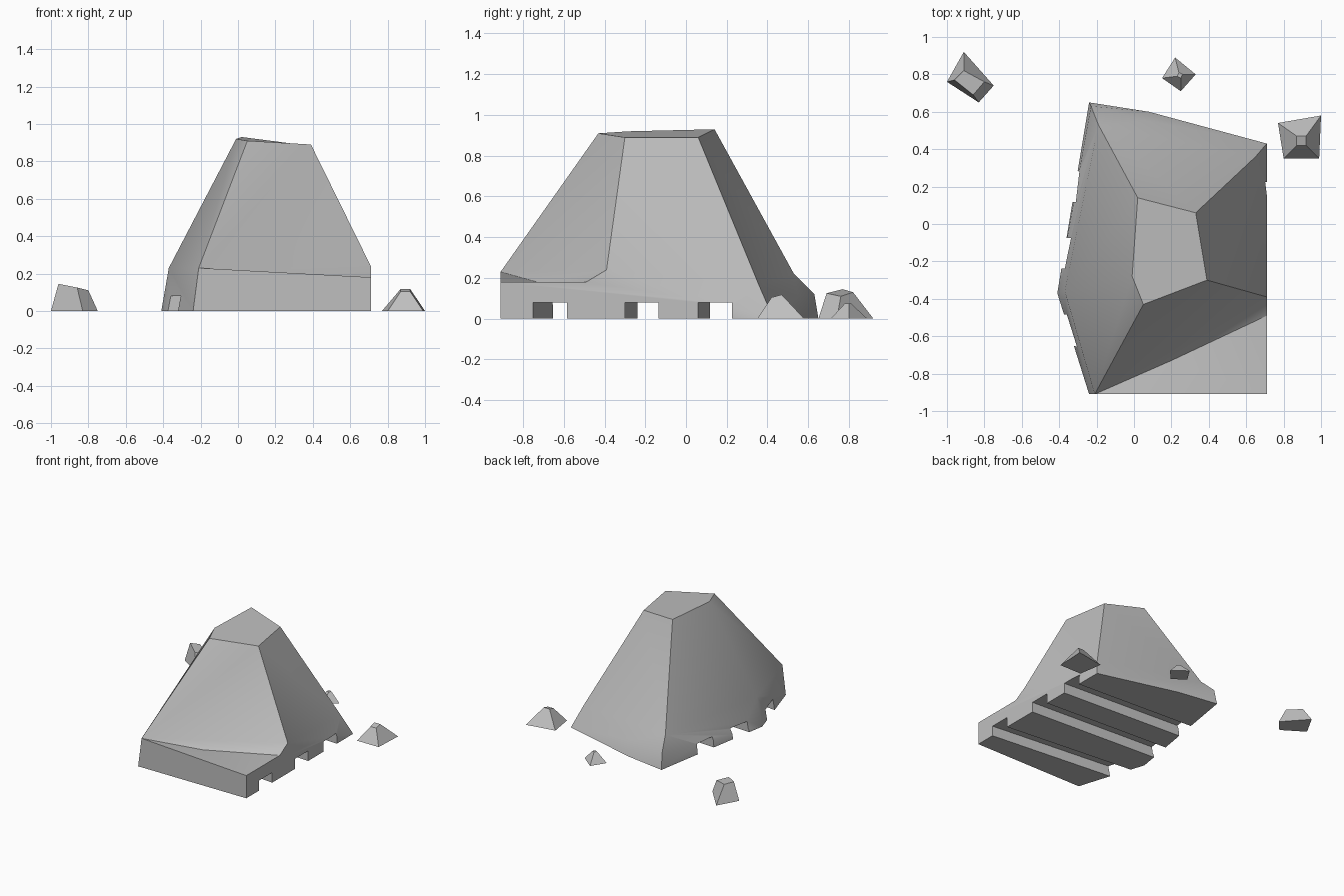
import bpy, bmesh, math

if "Cube" in bpy.data.objects:
    bpy.data.objects.remove(bpy.data.objects["Cube"], do_unlink=True)

stone = bpy.data.materials.new("stone_grey")
stone.use_nodes = True
grey = (0.52, 0.52, 0.52, 1)
stone.diffuse_color = grey
stone.node_tree.nodes["Principled BSDF"].inputs["Base Color"].default_value = grey


def build(name, points, faces):
    """Mesh object from named points and faces listed by point name."""
    bm = bmesh.new()
    verts = {key: bm.verts.new(co) for key, co in points.items()}
    for face in faces:
        bm.faces.new([verts[key] for key in face.split()])
    bmesh.ops.recalc_face_normals(bm, faces=bm.faces)
    mesh = bpy.data.meshes.new(name)
    bm.to_mesh(mesh)
    bm.free()
    mesh.materials.append(stone)
    obj = bpy.data.objects.new(name, mesh)
    bpy.context.collection.objects.link(obj)
    return obj


def frustum(name, base, top):
    """Four-sided solid between two quads."""
    points = {f"b{i}": co for i, co in enumerate(base)}
    points.update({f"t{i}": co for i, co in enumerate(top)})
    faces = ["b0 b1 b2 b3", "t0 t1 t2 t3"]
    for i in range(4):
        j = (i + 1) % 4
        faces.append(f"b{i} b{j} t{j} t{i}")
    return build(name, points, faces)


# Boulder: foot outline, shoulder and peak
boulder = build("boulder", {
    "foot_front_r": (-0.24, -0.91, 0), "foot_front_l": (0.71, -0.91, 0),
    "foot_back_l": (0.71, 0.43, 0), "foot_back": (0.08, 0.60, 0),
    "foot_back_r": (-0.24, 0.65, 0), "foot_r": (-0.41, -0.37, 0),
    "front_r": (-0.21, -0.91, 0.23), "ledge_l": (0.71, -0.91, 0.18),
    "ledge_in": (0.71, -0.49, 0.18), "ledge_mid": (0.20, -0.73, 0.18),
    "side_l": (0.71, -0.39, 0.24), "back_l": (0.65, 0.36, 0.16),
    "back": (0.08, 0.55, 0.11), "back_r": (-0.19, 0.53, 0.22),
    "flare": (-0.23, 0.63, 0.12), "side_r": (-0.37, -0.36, 0.23),
    "peak_front": (0.05, -0.43, 0.91), "peak_l": (0.39, -0.30, 0.89),
    "peak_back_l": (0.33, 0.06, 0.89), "peak_back": (0.02, 0.14, 0.93),
    "peak_r": (-0.01, -0.28, 0.92),
}, [
    "peak_front peak_l peak_back_l peak_back peak_r",
    "front_r side_l peak_l", "front_r peak_l peak_front",
    "peak_l side_l back_l peak_back_l",
    "peak_back_l back_l back_r peak_back",
    "peak_back back_r side_r peak_r",
    "peak_r side_r front_r peak_front",
    "front_r ledge_l ledge_mid", "ledge_mid ledge_l ledge_in",
    "ledge_mid ledge_in side_l", "front_r ledge_mid side_l",
    "foot_front_r foot_front_l ledge_l front_r",
    "foot_front_l foot_back_l side_l ledge_in ledge_l",
    "foot_back_l back_l side_l",
    "back_r back_l back", "back_r back flare",
    "flare back foot_back foot_back_r", "back back_l foot_back_l foot_back",
    "foot_r side_r back_r", "foot_r back_r flare", "foot_r flare foot_back_r",
    "foot_front_r front_r side_r foot_r",
    "foot_front_r foot_front_l foot_back_l foot_back foot_back_r foot_r",
])

# Slanted channels cut through the underside
for i, (y_left, y_right) in enumerate([(-0.75, -0.65), (-0.30, -0.24), (0.06, 0.12)]):
    slope = (y_left - y_right) / 1.06
    quads = []
    for z in (-0.1, 0.08):
        quads.append([(x, y_left + slope * (x - 0.71) + w, z)
                      for x, w in ((-0.9, 0), (0.9, 0), (0.9, 0.165), (-0.9, 0.165))])
    cutter = frustum(f"channel_cutter_{i + 1}", *quads)
    cutter.hide_render = True
    cut = boulder.modifiers.new("channel", "BOOLEAN")
    cut.operation = "DIFFERENCE"
    cut.solver = "EXACT"
    cut.object = cutter
    bpy.context.view_layer.objects.active = boulder
    bpy.ops.object.modifier_apply(modifier=cut.name)
    bpy.data.objects.remove(cutter, do_unlink=True)

# Loose stones behind the boulder
frustum("blocky_stone",
        [(-1, 0.76, 0), (-0.91, 0.92, 0), (-0.75, 0.74, 0), (-0.83, 0.65, 0)],
        [(-0.96, 0.77, 0.145), (-0.91, 0.82, 0.13), (-0.80, 0.76, 0.11), (-0.86, 0.69, 0.125)])
frustum("small_stone",
        [(0.15, 0.78, 0), (0.22, 0.89, 0), (0.33, 0.80, 0), (0.25, 0.71, 0)],
        [(0.23, 0.79, 0.075), (0.24, 0.81, 0.075), (0.26, 0.80, 0.075), (0.25, 0.78, 0.075)])
frustum("pointed_stone",
        [(0.77, 0.54, 0), (1, 0.58, 0), (0.99, 0.35, 0), (0.80, 0.35, 0)],
        [(0.87, 0.47, 0.118), (0.92, 0.47, 0.118), (0.92, 0.42, 0.105), (0.87, 0.42, 0.105)])

# Soften only the shallow creases of the boulder
bpy.ops.object.select_all(action="DESELECT")
boulder.select_set(True)
bpy.context.view_layer.objects.active = boulder
bpy.ops.object.shade_smooth_by_angle(angle=math.radians(30))
